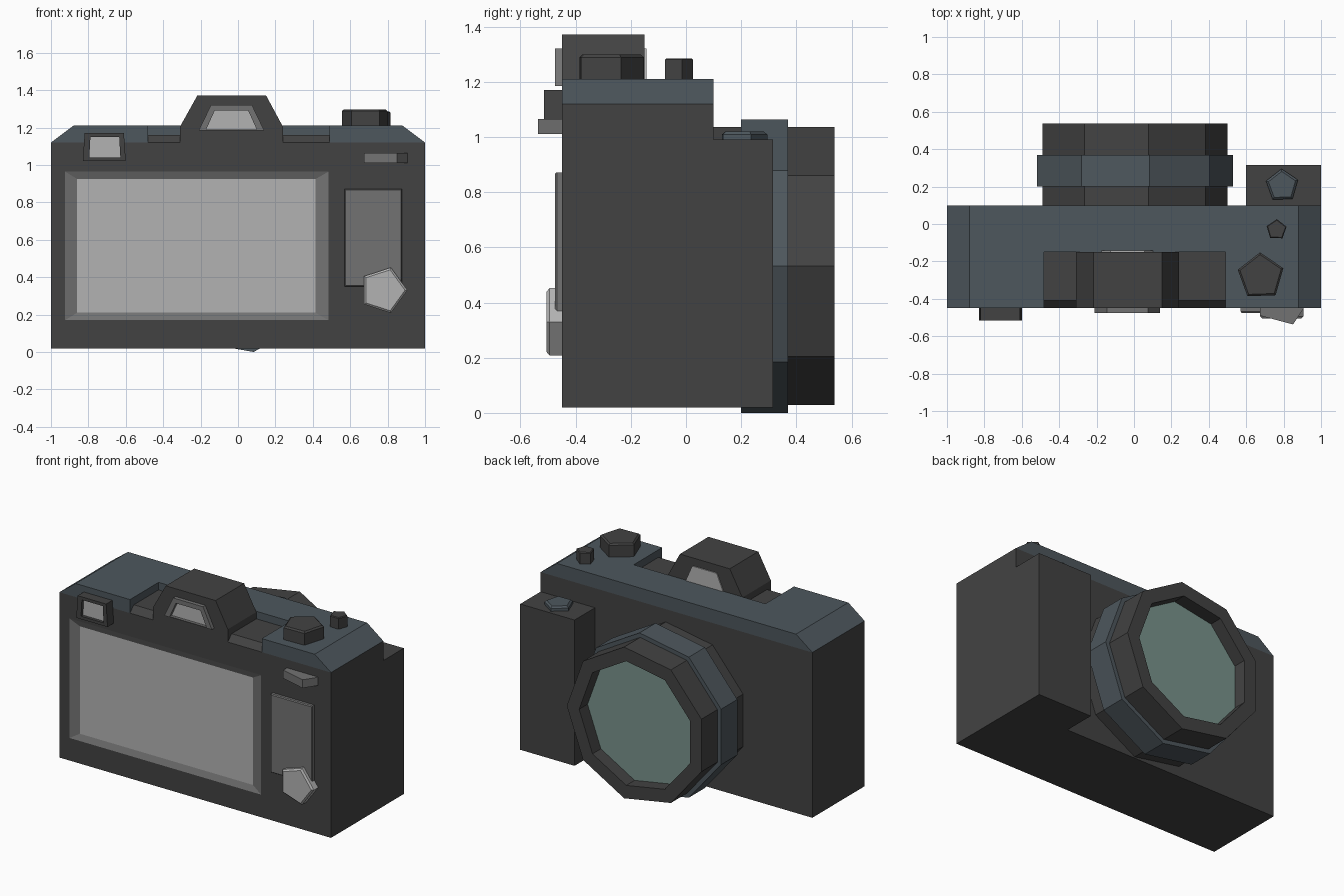
import bpy, bmesh
from math import sin, cos, radians, pi

if "Cube" in bpy.data.objects:
    bpy.data.objects.remove(bpy.data.objects["Cube"])


def material(name, rgb):
    m = bpy.data.materials.new(name)
    m.diffuse_color = (*rgb, 1)
    m.use_nodes = True
    m.node_tree.nodes["Principled BSDF"].inputs["Base Color"].default_value = m.diffuse_color
    return m


DARK = material("dark_grey", (0.055, 0.055, 0.055))
BLUE = material("blue_grey", (0.075, 0.095, 0.11))
MID = material("mid_grey", (0.17, 0.17, 0.17))
LIGHT = material("light_grey", (0.45, 0.45, 0.45))
GLASS = material("green_glass", (0.19, 0.29, 0.26))


def loft(name, loops, mats):
    """Bridge equal-length loops and cap both ends; mats has one entry per
    bridge plus one for the last cap (a single entry covers everything)."""
    if len(mats) == 1:
        mats = mats * len(loops)
    used = list(dict.fromkeys(mats))
    bm = bmesh.new()
    rings = [[bm.verts.new(p) for p in loop] for loop in loops]
    n = len(rings[0])
    bm.faces.new(rings[0][::-1]).material_index = used.index(mats[0])
    for k in range(len(rings) - 1):
        a, b = rings[k], rings[k + 1]
        for i in range(n):
            j = (i + 1) % n
            f = bm.faces.new((a[i], a[j], b[j], b[i]))
            f.material_index = used.index(mats[k])
    bm.faces.new(rings[-1]).material_index = used.index(mats[-1])
    bmesh.ops.recalc_face_normals(bm, faces=bm.faces)
    me = bpy.data.meshes.new(name)
    bm.to_mesh(me)
    bm.free()
    for m in used:
        me.materials.append(m)
    ob = bpy.data.objects.new(name, me)
    bpy.context.collection.objects.link(ob)
    return ob


def at_y(pts, y):
    return [(x, y, z) for x, z in pts]


def at_z(pts, z):
    return [(x, y, z) for x, y in pts]


def at_x(pts, x):
    return [(x, y, z) for y, z in pts]


def rect(a0, a1, b0, b1):
    return [(a0, b0), (a1, b0), (a1, b1), (a0, b1)]


def ngon(cx, cy, r, n, turn=0):
    return [(cx + r * cos(2 * pi * i / n + radians(turn)),
             cy + r * sin(2 * pi * i / n + radians(turn))) for i in range(n)]


# Body with the recessed screen
body = rect(-1, 1, 0.02, 1.12)
loft("body", [at_y(body, 0.10), at_y(body, -0.45),
              at_y(rect(-0.925, 0.485, 0.17, 0.965), -0.45),
              at_y(rect(-0.86, 0.415, 0.21, 0.925), -0.435)],
     [DARK, DARK, MID, LIGHT])

# Hand grip
grip = rect(0.6, 1, 0.09, 0.315)
loft("hand_grip", [at_z(grip, 0.02), at_z(grip, 0.99)], [DARK])


# U-shaped top plate with sloped ends
def plate(w):
    return [(-w, -0.45), (-0.48, -0.45), (-0.48, -0.15), (0.49, -0.15),
            (0.49, -0.45), (w, -0.45), (w, 0.10), (-w, 0.10)]


loft("top_plate", [at_z(plate(1), 1.12), at_z(plate(0.88), 1.21)], [BLUE])

# Sunken deck around the viewfinder
deck = [(-0.45, 1.12), (-0.15, 1.12), (-0.15, 1.16), (-0.41, 1.16)]
loft("viewfinder_deck", [at_x(deck, -0.48), at_x(deck, 0.49)], [DARK])

# Viewfinder hump and its window
hump = [(-0.31, 1.12), (0.24, 1.12), (0.24, 1.205), (0.15, 1.372),
        (-0.217, 1.372), (-0.31, 1.205)]
loft("viewfinder_hump", [at_y(hump, -0.15), at_y(hump, -0.45)], [DARK])


def trapezoid(bottom, top, z0, z1, cx=-0.035):
    return [(cx - bottom, z0), (cx + bottom, z0), (cx + top, z1), (cx - top, z1)]


frame = trapezoid(0.175, 0.11, 1.185, 1.32)
pane = trapezoid(0.135, 0.09, 1.19, 1.29)
loft("viewfinder_window", [at_y(frame, -0.30), at_y(frame, -0.475),
                           at_y(pane, -0.475), at_y(pane, -0.455)],
     [MID, MID, MID, LIGHT])
rear = trapezoid(0.14, 0.09, 1.205, 1.32)
loft("viewfinder_rear_pane", [at_y(rear, -0.30), at_y(rear, -0.143)], [LIGHT])

# Small square eyepiece
eye = trapezoid(0.115, 0.105, 1.02, 1.17, -0.715)
eye_pane = trapezoid(0.083, 0.077, 1.04, 1.15, -0.712)
loft("eyepiece", [at_y(eye, -0.44), at_y(eye, -0.515),
                  at_y(eye_pane, -0.515), at_y(eye_pane, -0.495)],
     [DARK, DARK, DARK, LIGHT])

# Thumb switch wedge and thumb pad
wedge = [(0.675, -0.44), (0.675, -0.49), (0.85, -0.537), (0.905, -0.455), (0.905, -0.44)]
loft("thumb_switch", [at_z(wedge, 1.01), at_z(wedge, 1.065)], [MID])
pad = rect(0.57, 0.877, 0.35, 0.872)
pad_face = rect(0.575, 0.872, 0.355, 0.867)
loft("thumb_pad", [at_y(pad, -0.44), at_y(pad, -0.468), at_y(pad_face, -0.475)], [MID])

# Five-sided knobs: centre, radius, turn, base and top heights, material
for name, cx, cy, r, turn, z0, z1, edge, mat in (
        ("mode_dial", 0.678, -0.28, 0.128, 20, 1.20, 1.298, 0.012, DARK),
        ("small_knob", 0.762, -0.03, 0.056, 16, 1.20, 1.285, 0.006, DARK),
        ("shutter_button", 0.792, 0.205, 0.09, 92, 0.98, 1.02, 0.014, BLUE)):
    big, small = ngon(cx, cy, r, 5, turn), ngon(cx, cy, r - edge, 5, turn)
    loft(name, [at_z(big, z0), at_z(big, z1 - edge * 0.8), at_z(small, z1)], [mat])
big, small = ngon(0.778, 0.33, 0.128, 5, 0), ngon(0.778, 0.33, 0.115, 5, 0)
loft("control_wheel", [at_y(big, -0.44), at_y(big, -0.495), at_y(small, -0.505)], [LIGHT])


# Nine-sided lens
def ring(r, y):
    return at_y(ngon(-0.01, 0.532, r, 9), y)


loft("lens_barrel", [ring(0.511, 0.09), ring(0.511, 0.538), ring(0.42, 0.538),
                     ring(0.42, 0.45)], [DARK, DARK, DARK, GLASS])
loft("focus_ring", [ring(0.54, 0.20), ring(0.54, 0.37)], [BLUE])
